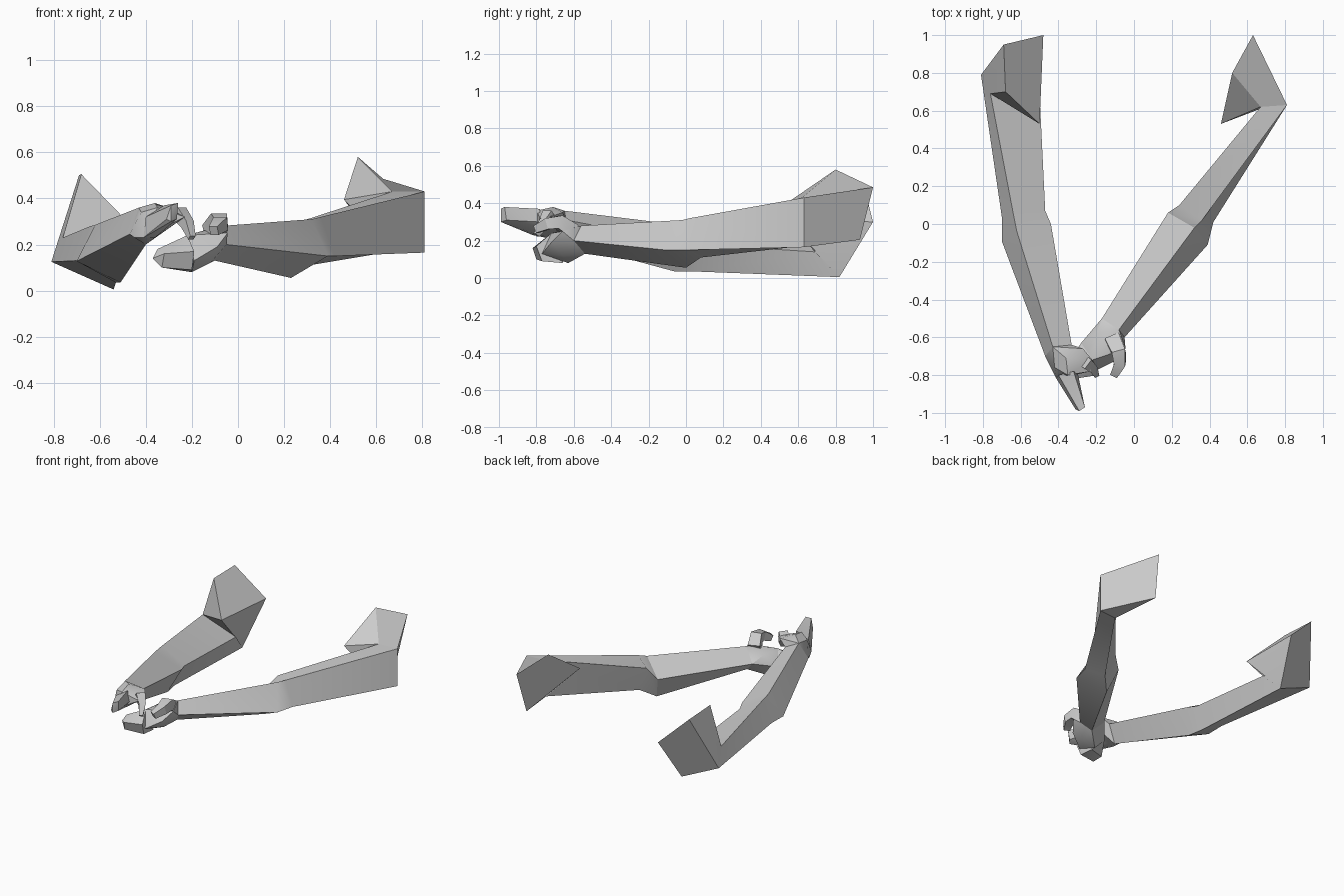
import bpy, bmesh, math
from mathutils import Vector

cube = bpy.data.objects.get("Cube")
if cube:
    bpy.data.objects.remove(cube, do_unlink=True)

grey = bpy.data.materials.new("plain_grey")
grey.use_nodes = True
COLOR = (0.6, 0.6, 0.6, 1)
grey.diffuse_color = COLOR
grey.node_tree.nodes["Principled BSDF"].inputs["Base Color"].default_value = COLOR


def finish(name, bm):
    bmesh.ops.recalc_face_normals(bm, faces=bm.faces[:])
    mesh = bpy.data.meshes.new(name)
    bm.to_mesh(mesh)
    bm.free()
    mesh.materials.append(grey)
    obj = bpy.data.objects.new(name, mesh)
    bpy.context.collection.objects.link(obj)
    bpy.ops.object.select_all(action='DESELECT')
    obj.select_set(True)
    bpy.context.view_layer.objects.active = obj
    bpy.ops.object.shade_smooth_by_angle(angle=math.radians(30))


def arm(name, rings, flare):
    """Four-sided tube from wrist to shoulder, with a flared shoulder end."""
    bm = bmesh.new()
    loops = [[bm.verts.new(p) for p in ring] for ring in rings]
    for a, b in zip(loops, loops[1:]):
        for i in range(4):
            j = (i + 1) % 4
            bm.faces.new((a[i], a[j], b[j], b[i]))
    bm.faces.new(loops[0])
    # shoulder: outer top, outer low, inner low, inner top
    d, d2, c2, c = loops[-1]
    back, peak, armpit, back_low = [bm.verts.new(p) for p in flare]
    for face in ((d, d2, back_low, back), (back, peak, c, d), (peak, armpit, c),
                 (armpit, c2, c), (armpit, back_low, d2, c2),
                 (back, back_low, armpit, peak)):
        bm.faces.new(face)
    finish(name, bm)


def hull(name, points):
    """Faceted solid around a few corner points."""
    bm = bmesh.new()
    for p in points:
        bm.verts.new(p)
    res = bmesh.ops.convex_hull(bm, input=bm.verts[:])
    loose = [v for v in bm.verts if not v.link_faces]
    bmesh.ops.delete(bm, geom=loose, context='VERTS')
    bmesh.ops.dissolve_limit(bm, angle_limit=math.radians(4),
                             verts=bm.verts[:], edges=bm.edges[:])
    finish(name, bm)


def digit(name, path, radii):
    """Tapered four-sided finger along a short path."""
    bm = bmesh.new()
    pts = [Vector(p) for p in path]
    loops = []
    for k, p in enumerate(pts):
        t = (pts[min(k + 1, len(pts) - 1)] - pts[max(k - 1, 0)]).normalized()
        side = t.cross(Vector((0, 0, 1))).normalized()
        up = side.cross(t)
        r = radii[k]
        loops.append([bm.verts.new(p + side * r * a + up * r * b)
                      for a, b in ((1, 1), (1, -1), (-1, -1), (-1, 1))])
    for a, b in zip(loops, loops[1:]):
        for i in range(4):
            j = (i + 1) % 4
            bm.faces.new((a[i], a[j], b[j], b[i]))
    bm.faces.new(loops[0])
    bm.faces.new(loops[-1])
    finish(name, bm)


# Arms: wrist, forearm side of elbow, upper side of elbow, shoulder
left_wrist = [(-.08, -.56, .28), (-.05, -.60, .20), (-.10, -.54, .13), (-.17, -.50, .20)]
arm("left_arm", [
    left_wrist,
    [(.32, -.02, .31), (.39, -.11, .15), (.23, 0, .055), (.18, .06, .21)],
    [(.36, .02, .32), (.42, .01, .15), (.31, .08, .11), (.24, .10, .29)],
    [(.81, .63, .43), (.81, .63, .165), (.67, .61, .17), (.67, .62, .43)],
], [(.63, 1, .485), (.52, .80, .58), (.46, .53, .395), (.60, .93, .205)])

right_wrist = [(-.47, -.70, .245), (-.40, -.67, .20), (-.33, -.64, .31), (-.43, -.65, .36)]
arm("right_arm", [
    right_wrist,
    [(-.70, -.09, .128), (-.51, -.06, .035), (-.44, 0, .19), (-.62, -.04, .285)],
    [(-.70, .04, .13), (-.53, .05, .035), (-.47, .07, .18), (-.64, .06, .28)],
    [(-.81, .79, .125), (-.54, .82, .005), (-.50, .69, .14), (-.76, .69, .23)],
], [(-.69, .95, .50), (-.68, .70, .505), (-.50, .53, .32), (-.48, 1, .30)])

# Left hand: palm, folded fingers and raised thumb
hull("left_palm", left_wrist + [
    (-.045, -.66, .25), (-.09, -.72, .19), (-.12, -.66, .12), (-.20, -.63, .08),
    (-.22, -.72, .24), (-.28, -.63, .16), (-.20, -.58, .24), (-.19, -.77, .13)])
hull("left_fingers", [
    (-.22, -.72, .24), (-.20, -.66, .08), (-.28, -.63, .16), (-.19, -.80, .17),
    (-.20, -.77, .09), (-.35, -.75, .18), (-.34, -.73, .11), (-.33, -.80, .10),
    (-.37, -.77, .14), (-.32, -.82, .16)])
digit("left_thumb", [(-.11, -.61, .25), (-.08, -.68, .30), (-.075, -.74, .29), (-.105, -.80, .26)],
      [.04, .036, .03, .02])

# Right hand: palm, pointing finger, thumb and curled finger
hull("right_palm", right_wrist + [
    (-.45, -.74, .23), (-.41, -.82, .23), (-.36, -.78, .23), (-.42, -.76, .34),
    (-.36, -.71, .38), (-.27, -.66, .35), (-.22, -.72, .33), (-.23, -.78, .32),
    (-.35, -.80, .36), (-.30, -.76, .28)])
hull("right_fingers", [
    (-.41, -.82, .23), (-.36, -.79, .23), (-.30, -.78, .30), (-.32, -.78, .37),
    (-.40, -.80, .32), (-.31, -.98, .31), (-.29, -.99, .37), (-.26, -.97, .38),
    (-.265, -.96, .31), (-.29, -.99, .30)])
digit("right_thumb", [(-.26, -.73, .34), (-.22, -.76, .29), (-.20, -.80, .23)],
      [.03, .022, .013])
